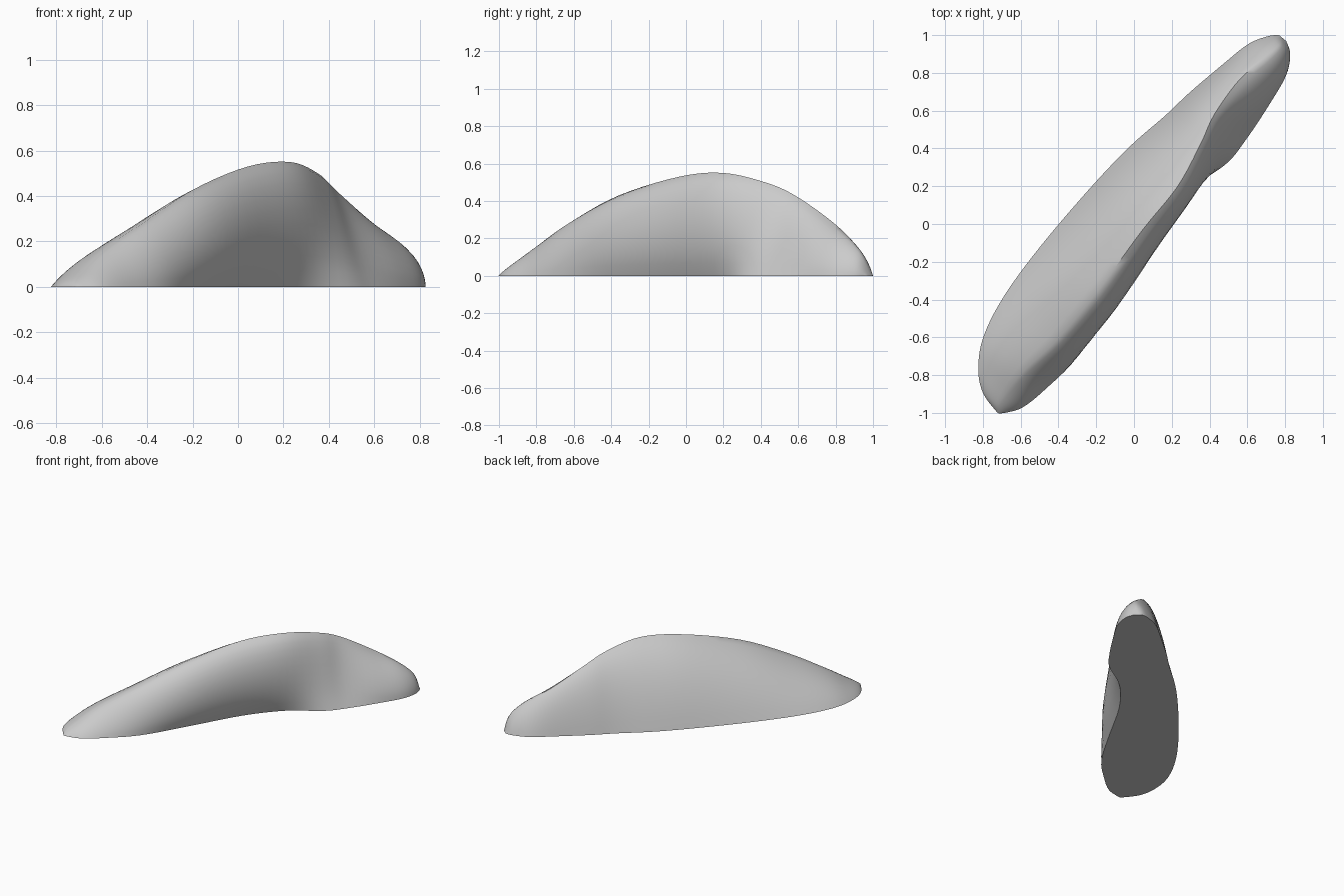
import bpy, bmesh, math
from mathutils import Vector

cube = bpy.data.objects.get("Cube")
if cube:
    bpy.data.objects.remove(cube, do_unlink=True)

# Material
stone = bpy.data.materials.new("stone_grey")
stone.use_nodes = True
colour = (0.6, 0.6, 0.6, 1)
stone.diffuse_color = colour
stone.node_tree.nodes["Principled BSDF"].inputs["Base Color"].default_value = colour

# Cross-sections along the ridge: distance along it, gentle-side foot, crest,
# crest height, steep-side shoulder, steep-side belly, steep-side foot
SECTIONS = [
    (-1.23, .08, .08, 0, .09, .09, .09),
    (-1.2, -.04, .06, .03, .09, .11, .12),
    (-1.12, -.14, .05, .08, .11, .15, .17),
    (-.97, -.23, .05, .17, .12, .18, .2),
    (-.73, -.285, .08, .29, .17, .23, .22),
    (-.4, -.305, .08, .43, .2, .26, .17),
    (0, -.3, .055, .53, .17, .23, .1),
    (.3, -.28, .05, .55, .15, .19, .1),
    (.55, -.24, 0, .5, .08, .13, .17),
    (.72, -.22, -.045, .43, .03, .1, .17),
    (.95, -.18, -.06, .3, .04, .13, .145),
    (1.12, -.145, -.025, .2, .05, .11, .115),
    (1.22, -.09, -.01, .11, .03, .06, .06),
    (1.26, -.05, -.03, 0, -.01, 0, 0),
]
STEPS, SIDE = 5, 10


def spline(a, b, c, d, u):
    """Smooth blend from b to c using their neighbours."""
    return tuple(q + u * (r - p + u * (2 * p - 5 * q + 4 * r - s
                 + u * (3 * (q - r) + s - p))) / 2
                 for p, q, r, s in zip(a, b, c, d))


def bezier(points, u):
    """Point on a Bezier curve of any degree."""
    points = [Vector(p) for p in points]
    while len(points) > 1:
        points = [p.lerp(q, u) for p, q in zip(points, points[1:])]
    return points[0]


def section(t, left, crest, h, shoulder, belly, foot):
    """Outline of the ridge across its length, from foot to foot."""
    h = max(h, 0)
    gentle = [(left, 0), (left + .35 * (crest - left), .8 * h), (crest, h)]
    steep = [(crest, h), (shoulder, .92 * h), (belly, .4 * h), (foot, 0)]
    outline = [bezier(gentle, i / SIDE) for i in range(SIDE)]
    outline += [bezier(steep, i / SIDE) for i in range(SIDE + 1)]
    along, across = Vector((.64, .768, 0)), Vector((.768, -.64, 0))
    return [along * t + across * p.x + Vector((0, 0, p.y)) for p in outline]


# Interpolated stations
padded = [SECTIONS[0]] + SECTIONS + [SECTIONS[-1]]
stations = [spline(*padded[i:i + 4], k / STEPS)
            for i in range(len(SECTIONS) - 1) for k in range(STEPS)]
stations.append(SECTIONS[-1])

# Ridge body with a flat underside
bm = bmesh.new()
rings = [[bm.verts.new(p) for p in section(*s)] for s in stations]
for a, b in zip(rings, rings[1:]):
    for i in range(len(a)):
        j = (i + 1) % len(a)
        bm.faces.new((a[i], a[j], b[j], b[i]))
bm.faces.new(rings[0])
bm.faces.new(rings[-1])
bmesh.ops.remove_doubles(bm, verts=bm.verts, dist=.0005)
bmesh.ops.recalc_face_normals(bm, faces=bm.faces)
mesh = bpy.data.meshes.new("rock_ridge")
bm.to_mesh(mesh)
bm.free()
mesh.materials.append(stone)
ridge = bpy.data.objects.new("rock_ridge", mesh)
bpy.context.collection.objects.link(ridge)

# Smooth slopes with a sharp base edge
bpy.context.view_layer.objects.active = ridge
ridge.select_set(True)
bpy.ops.object.shade_smooth_by_angle(angle=math.radians(50))
